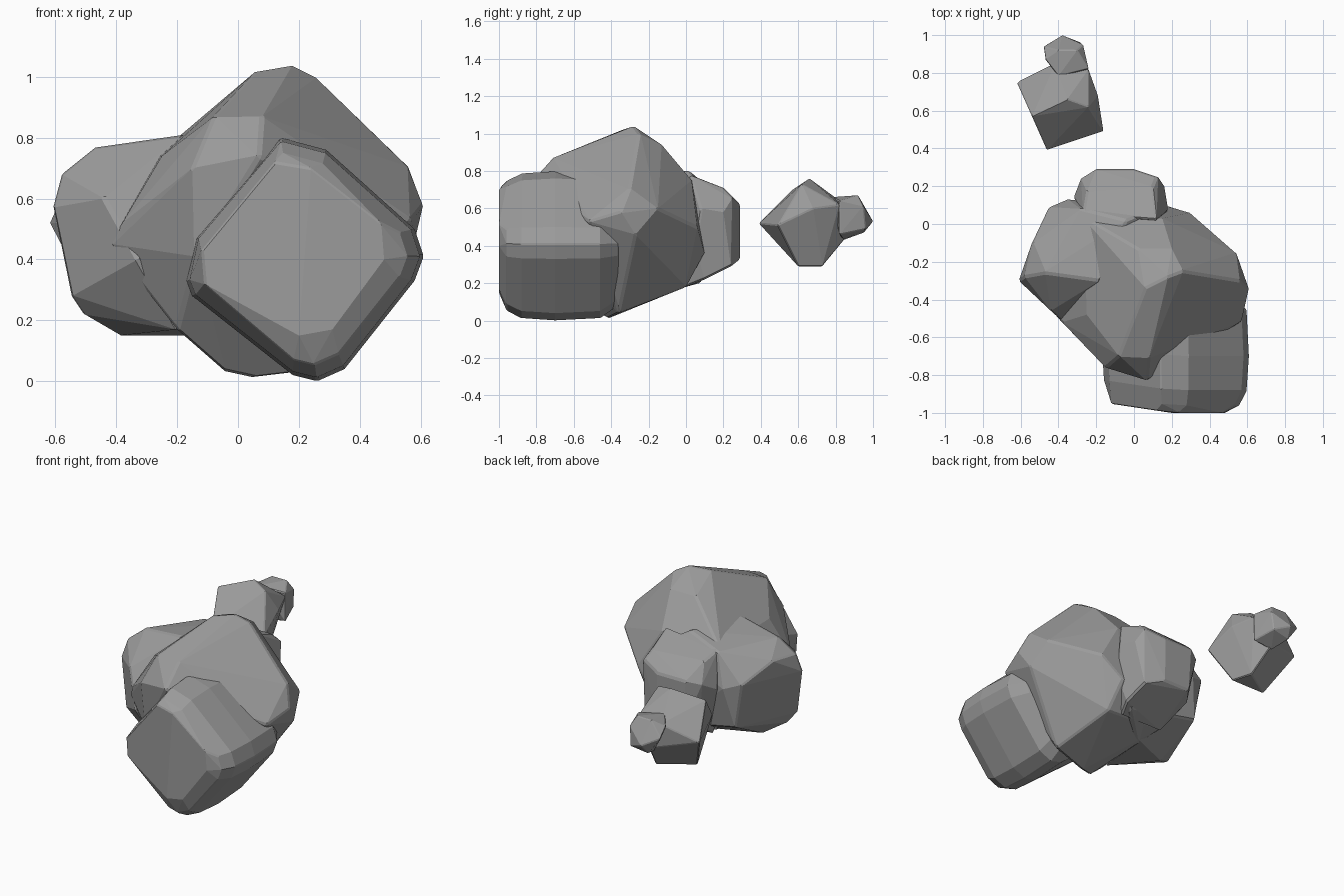
import bpy
import bmesh
import math
from mathutils import Vector

default_cube = bpy.data.objects.get("Cube")
if default_cube:
    bpy.data.objects.remove(default_cube, do_unlink=True)

# One plain stone colour for everything
stone = bpy.data.materials.new("stone_grey")
stone.use_nodes = True
colour = (0.33, 0.33, 0.33, 1)
stone.diffuse_color = colour
stone.node_tree.nodes["Principled BSDF"].inputs["Base Color"].default_value = colour


def make_rock(name, corners, chamfer=0.01):
    """Wrap a faceted stone around its corner points, given in hundredths."""
    bm = bmesh.new()
    for corner in corners:
        bm.verts.new(Vector(corner) / 100)
    hull = bmesh.ops.convex_hull(bm, input=bm.verts[:])
    inside = {item for key in ("geom_interior", "geom_unused")
              for item in hull[key] if isinstance(item, bmesh.types.BMVert)}
    bmesh.ops.delete(bm, geom=list(inside), context="VERTS")

    # Merge nearly flat neighbours into broad facets
    bmesh.ops.dissolve_limit(bm, angle_limit=math.radians(4),
                             verts=bm.verts[:], edges=bm.edges[:])
    bmesh.ops.recalc_face_normals(bm, faces=bm.faces[:])
    mesh = bpy.data.meshes.new(name)
    bm.to_mesh(mesh)
    bm.free()
    mesh.materials.append(stone)
    rock = bpy.data.objects.new(name, mesh)
    bpy.context.collection.objects.link(rock)

    # Worn edges
    bevel = rock.modifiers.new("worn_edges", "BEVEL")
    bevel.width = chamfer
    bevel.segments = 1
    bevel.limit_method = "ANGLE"
    bevel.angle_limit = math.radians(35)
    return rock


# Tall central boulder, with its peak towards the left
make_rock("main_boulder", [
    (6, -34, 102), (18, -28, 104), (26, -25, 100), (2, -13, 94),
    (20, -13, 94), (15, 3, 75), (56, -30, 71), (54, -15, 60),
    (61, -35, 58), (57, -52, 53), (58, -27, 46), (30, 6, 50),
    (17, 10, 36), (20, 0, 18), (30, -36, 4), (5, -42, 1), (-4, -46, 3),
    (7, -83, 74), (-15, -76, 70), (-8, -70, 87), (8, -71, 87),
    (-14, -73, 40), (-38, -52, 52), (-42, -48, 45), (-32, -52, 36),
    (-20, -56, 17), (-25, -48, 74), (-18, -30, 81), (-27, 4, 74),
    (-20, 0, 20),
])

# Lower shoulder on the right, level with the back of the main boulder
make_rock("side_boulder", [
    (-61, -30, 57), (-54, -10, 69), (-58, -28, 68), (-47, -26, 77),
    (-45, 9, 58), (-35, 13, 55), (-28, 8, 75), (-18, -30, 81),
    (-55, -34, 28), (-51, -30, 22), (-39, -22, 15), (-20, -50, 17),
    (-40, 8, 30), (-33, -56, 40), (-44, -46, 60), (-4, 2, 80),
    (10, 8, 72), (10, 8, 20), (-10, -10, 15),
])

# Front boulder: a flat slanted face on a deeper, wider body
face = [(-12, 43), (-11, 32), (20, 15), (31, 17),
        (48, 40), (47, 52), (24, 70), (12, 72)]
body = [(-17, 33), (-14, 47), (14, 80), (29, 76), (58, 50), (61, 41),
        (58, 33), (35, 4), (26, 0), (18, 2), (-15, 28)]
stations = [(face, -100, 1), (body, -96, 0.87), (body, -88, 0.97),
            (body, -70, 1), (body, -46, 0.97), (body, -36, 0.8)]
centre_x, centre_z = 20, 42
front_corners = []
for outline, depth, size in stations:
    for x, z in outline:
        ring_x = centre_x + (x - centre_x) * size
        ring_z = centre_z + (z - centre_z) * size
        slant = max(0, centre_x - ring_x) * 0.15
        front_corners.append((ring_x, depth + slant, ring_z))
make_rock("front_boulder", front_corners, 0.006)

# Blunt lobe at the back
make_rock("back_boulder", [
    (-28, 24, 60), (-20, 29, 62), (0, 29, 62), (12, 25, 66),
    (16, 20, 58), (-27, 5, 76), (-25, 17, 72), (10, 20, 71),
    (12, 2, 78), (18, 8, 60), (-18, 29, 33), (0, 29, 33),
    (12, 24, 29), (14, 10, 22), (-24, 20, 30), (-20, 0, 18),
    (10, 0, 18), (17, 5, 40), (-32, 14, 55),
])

# Loose stone lying behind, with a small knob on its back
make_rock("loose_stone", [
    (-46, 39, 52), (-16, 49, 51), (-54, 57, 70), (-24, 62, 73),
    (-35, 66, 76), (-19, 68, 60), (-62, 75, 52), (-42, 85, 62),
    (-24, 82, 62), (-50, 60, 29), (-30, 73, 29), (-26, 60, 29),
    (-35, 87, 46),
], 0.005)
make_rock("stone_knob", [
    (-48, 94, 58), (-38, 100, 53), (-27, 95, 61), (-24, 82, 64),
    (-47, 87, 63), (-40, 92, 67), (-30, 92, 67), (-40, 78, 66),
    (-28, 96, 49), (-40, 95, 47), (-36, 84, 43), (-24, 82, 46),
], 0.005)
